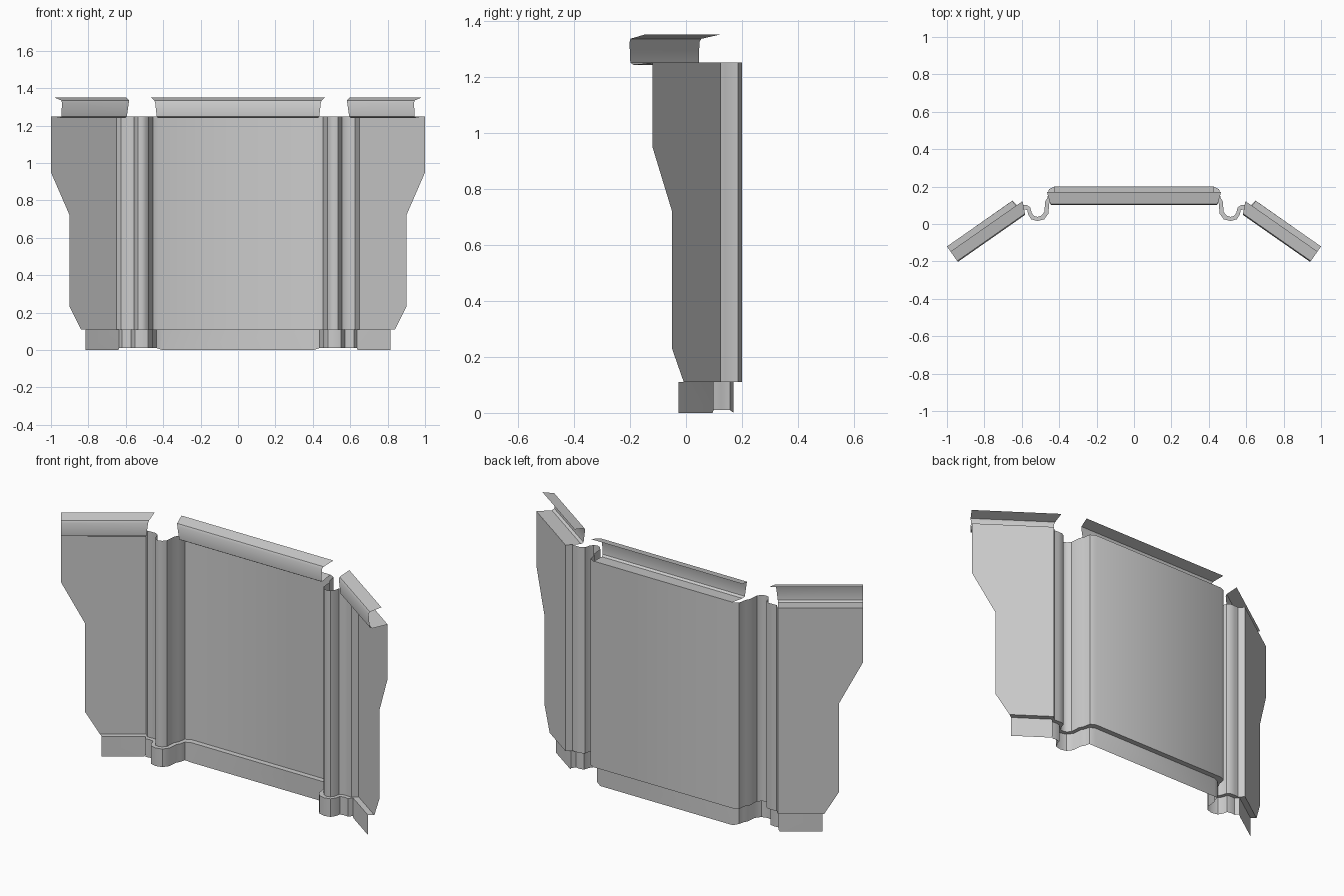
import bpy, bmesh
from mathutils import Vector

if "Cube" in bpy.data.objects:
    bpy.data.objects.remove(bpy.data.objects["Cube"])


def sheet(name, rows, mirrored=False):
    """Open sheet through rows of points (rows bottom to top, points left to right)."""
    bm = bmesh.new()
    grid = [[bm.verts.new(p) for p in row] for row in rows]
    for a, b in zip(grid, grid[1:]):
        for j in range(len(a) - 1):
            bm.faces.new((a[j], a[j + 1], b[j + 1], b[j]))
    mesh = bpy.data.meshes.new(name)
    bm.to_mesh(mesh)
    bm.free()
    ob = bpy.data.objects.new(name, mesh)
    bpy.context.collection.objects.link(ob)
    if mirrored:
        ob.modifiers.new("Mirror", 'MIRROR')
    bpy.ops.object.select_all(action='DESELECT')
    ob.select_set(True)
    bpy.context.view_layer.objects.active = ob
    bpy.ops.object.shade_smooth_by_angle(angle=0.6)
    return ob


def full_row(half, z):
    """Mirror a right-hand plan path to a full row; z is a number or function of the point."""
    pts = [(-x, y) for x, y in reversed(half)] + half
    return [(x, y, z(x) if callable(z) else z) for x, y in pts]


# plan paths, centre panel outwards through the groove to the wing
wall = [(0.425, 0.2), (0.455, 0.185), (0.463, 0.14), (0.475, 0.12), (0.479, 0.065),
        (0.495, 0.045), (0.515, 0.038), (0.535, 0.043), (0.547, 0.06), (0.555, 0.09),
        (0.575, 0.102), (0.6, 0.102), (0.625, 0.1), (0.65, 0.125)]
skirt = [(0.405, 0.17), (0.435, 0.157), (0.443, 0.125), (0.453, 0.11), (0.458, 0.055),
         (0.48, 0.025), (0.515, 0.016), (0.55, 0.025), (0.565, 0.05), (0.571, 0.075),
         (0.595, 0.08), (0.62, 0.077), (0.635, 0.098), (0.64, 0.095), (0.815, -0.027)]


def wing_edge(x):
    return (x, -0.12 + 0.7 * (1 - x))


# main folded wall with stepped outer edges
outline = [(0.11, 0.84), (0.23, 0.9), (0.72, 0.9), (0.95, 1.0), (1.25, 1.0)]
sheet("folded_wall", [full_row(wall + [wing_edge(x)], z) for z, x in outline])

# bottom skirt, set forward; grooves stop slightly higher
sheet("bottom_skirt", [
    full_row(skirt, lambda x: 0.01 if 0.42 < abs(x) < 0.638 else 0.0),
    full_row(skirt, 0.11)])

# ledge joining skirt to wall
ledge_wall = wall + [wing_edge(0.655), wing_edge(0.84)]
ledge_skirt = skirt[:13] + [(0.64, 0.095), (0.815, -0.027)]
ledge_wall = wall[:13] + [wing_edge(0.65), wing_edge(0.84)]
sheet("skirt_ledge", [full_row(ledge_skirt, 0.11), full_row(ledge_wall, 0.11)])

# centre top lip: half width, y, z
centre = [(0.425, 0.2, 1.25), (0.43, 0.12, 1.242), (0.435, 0.107, 1.25),
          (0.443, 0.102, 1.323), (0.448, 0.108, 1.335), (0.465, 0.17, 1.35)]
sheet("centre_top_lip", [[(-w, y, z), (w, y, z)] for w, y, z in centre])

# wing top lips: forward offset, inner and outer position along the wing, z
corner = Vector((1.0, -0.12, 0))
along = Vector((-0.82, 0.573, 0))
forward = Vector((-0.573, -0.82, 0))
profile = [(0, 0.427, 0, 1.25), (0.083, 0.427, 0, 1.242), (0.096, 0.428, 0, 1.25),
           (0.101, 0.437, 0.002, 1.323), (0.095, 0.442, 0, 1.335), (0.033, 0.47, 0, 1.35)]
sheet("wing_top_lip", [
    [corner + along * s + forward * off + Vector((0, 0, z)) for s in (inner, outer)]
    for off, inner, outer, z in profile], mirrored=True)
